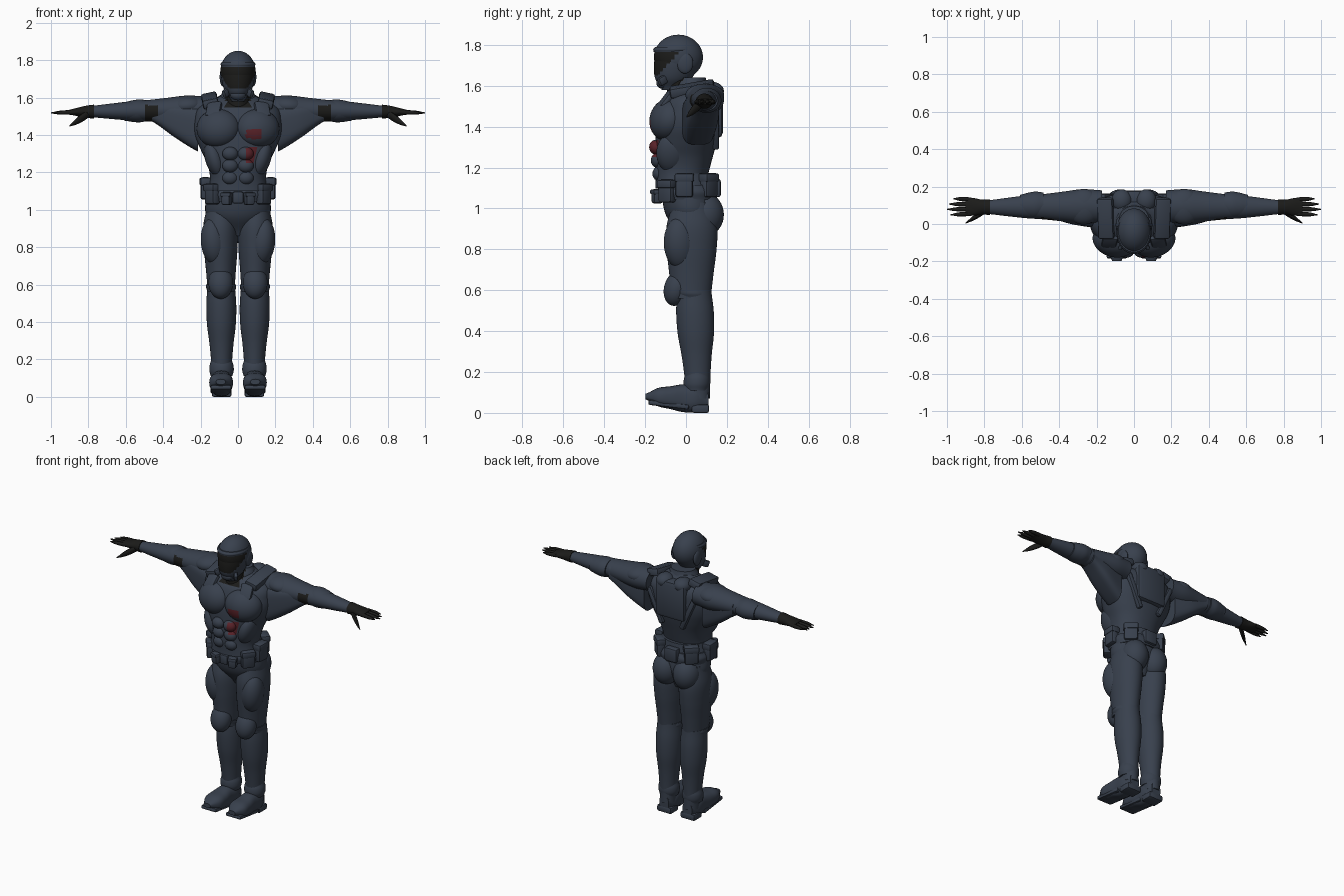
import bpy, bmesh, math
from mathutils import Matrix, Vector, Euler

if "Cube" in bpy.data.objects:
    bpy.data.objects.remove(bpy.data.objects["Cube"])


def material(name, colour):
    mat = bpy.data.materials.new(name)
    mat.use_nodes = True
    mat.diffuse_color = (*colour, 1)
    shader = mat.node_tree.nodes["Principled BSDF"]
    shader.inputs["Base Color"].default_value = (*colour, 1)
    shader.inputs["Roughness"].default_value = .8
    return mat


MATERIALS = [material("slate_blue", (.04, .052, .075)),
             material("black", (.011, .011, .01)),
             material("dark_red", (.1, .016, .022))]
SLATE, BLACK, RED = range(len(MATERIALS))
SECTION_AXES = {"X": (Vector((0, 1, 0)), Vector((0, 0, 1))),
                "Y": (Vector((1, 0, 0)), Vector((0, 0, 1))),
                "Z": (Vector((1, 0, 0)), Vector((0, 1, 0)))}


def finish(bm, name, mat=SLATE, mirror=False, rule=None):
    """Mirror across x if asked, colour the faces and make the object."""
    if mirror:
        everything = bm.verts[:] + bm.edges[:] + bm.faces[:]
        for item in bmesh.ops.duplicate(bm, geom=everything)["geom"]:
            if isinstance(item, bmesh.types.BMVert):
                item.co.x *= -1
    bmesh.ops.recalc_face_normals(bm, faces=bm.faces[:])
    for face in bm.faces:
        face.material_index = rule(face.calc_center_median()) if rule else mat
    mesh = bpy.data.meshes.new(name)
    bm.to_mesh(mesh)
    bm.free()
    for entry in MATERIALS:
        mesh.materials.append(entry)
    ob = bpy.data.objects.new(name, mesh)
    bpy.context.collection.objects.link(ob)
    bpy.ops.object.select_all(action="DESELECT")
    ob.select_set(True)
    bpy.context.view_layer.objects.active = ob
    bpy.ops.object.shade_smooth_by_angle(angle=math.radians(40))


def spline(values, t):
    """Smooth curve through evenly spaced values."""
    last = len(values) - 1
    k = min(int(t), last - 1)
    f = t - k
    a, b, c, d = (values[max(0, min(j, last))] for j in range(k - 1, k + 3))
    value = b + f / 2 * (c - a + f * (2 * a - 5 * b + 4 * c - d + f * (3 * b - a - 3 * c + d)))
    return max(value, .002)


def loft(name, axis, start, end, wide, deep=1, power=2, sides=40, steps=6, **options):
    """Skin rounded sections from start to end; deep is a list or a ratio of wide."""
    deep = deep if isinstance(deep, tuple) else [w * deep for w in wide]
    start, end = Vector(start), Vector(end)
    across, up = SECTION_AXES[axis]
    spans = len(wide) - 1
    bm = bmesh.new()
    rings = []
    for i in range(spans * steps + 1):
        t = i / steps
        centre = start.lerp(end, t / spans)
        ring = []
        for k in range(sides):
            angle = math.tau * k / sides
            c, s = (math.copysign(abs(v) ** (2 / power), v) for v in (math.cos(angle), math.sin(angle)))
            ring.append(bm.verts.new(centre + across * c * spline(wide, t) + up * s * spline(deep, t)))
        rings.append(ring)
    for low, high in zip(rings, rings[1:]):
        for k in range(sides):
            n = (k + 1) % sides
            bm.faces.new((low[k], low[n], high[n], high[k]))
    bm.faces.new(rings[0])
    bm.faces.new(rings[-1])
    finish(bm, name, **options)


def place(at, size, turn):
    rotation = Euler([math.radians(angle) for angle in turn]).to_matrix().to_4x4()
    return Matrix.Translation(at) @ rotation @ Matrix.Diagonal((*size, 1))


def blob(name, at, size, turn=(0, 0, 0), **options):
    bm = bmesh.new()
    bmesh.ops.create_uvsphere(bm, u_segments=40, v_segments=28, radius=1, matrix=place(at, size, turn))
    finish(bm, name, **options)


def block(name, at, size, turn=(0, 0, 0), bevel=.012, **options):
    bm = bmesh.new()
    bmesh.ops.create_cube(bm, size=1, matrix=place(at, size, turn))
    bmesh.ops.bevel(bm, geom=bm.edges[:], offset=bevel, segments=2, affect="EDGES", profile=.5)
    finish(bm, name, **options)


# Colour rules
def chest_paint(c):
    if c.z > 1.55 and abs(c.x) < .065 and c.y < 0:
        return BLACK
    upper = 1.38 < c.z < 1.43 and .04 < c.x < .125
    lower = 1.25 < c.z < 1.33 and .04 < c.x < .09
    return RED if c.y < -.08 and (upper or lower) else SLATE


def visor_paint(c):
    return BLACK if 1.65 < c.z < 1.77 and c.y < -.03 - (1.77 - c.z) * .9 else SLATE


def elbow_paint(c):
    return BLACK if .42 < abs(c.x) < .49 and c.y < .08 and c.z < 1.56 else SLATE


# Torso and pelvis
loft("pelvis", "Z", start=(0, .035, .86), end=(0, 0, 1.17),
     wide=(.05, .165, .17, .15), deep=(.06, .12, .13, .13))
loft("chest", "Z", start=(0, -.03, 1.1), end=(0, .04, 1.62), power=2.3, rule=chest_paint,
     wide=(.16, .15, .165, .2, .23, .235, .21, .08), deep=(.12, .13, .14, .15, .155, .15, .13, .06))
for side, label in ((1, "left"), (-1, "right")):
    blob(label + "_chest_plate", (side * .105, -.088, 1.435), (.118, .088, .105),
         turn=(-14, 0, side * 14), rule=chest_paint)
    for row in range(3):
        blob(f"{label}_abdomen_{row}", (side * .042, -.132 - row * .008, 1.17 + row * .065),
             (.042, .032, .036), rule=chest_paint)
blob("side_muscles", (.125, -.07, 1.27), (.05, .075, .1), turn=(0, 18, 0), mirror=True)
blob("buttocks", (.075, .095, .97), (.085, .09, .105), mirror=True)

# Shoulder straps, collar and backpack
block("shoulder_straps", (.15, .03, 1.585), (.085, .22, .05), turn=(10, 12, 0), mirror=True)
block("front_straps", (.13, -.095, 1.535), (.08, .03, .1), turn=(-38, 0, 14), mirror=True)
loft("collar", "Z", start=(0, .02, 1.57), end=(0, .03, 1.64),
     wide=(.1, .095, .078), deep=.85, rule=chest_paint)
loft("neck", "Z", start=(0, -.035, 1.54), end=(0, -.03, 1.68), wide=(.06, .06), mat=BLACK)
block("backpack", (0, .135, 1.47), (.22, .09, .25), bevel=.025)
blob("backpack_humps", (.065, .125, 1.575), (.055, .06, .045), mirror=True)
block("back_straps", (.12, .145, 1.4), (.035, .035, .24), turn=(0, 24, 0), mirror=True)

# Helmet
blob("helmet_dome", (0, -.037, 1.74), (.094, .12, .11), rule=visor_paint)
loft("helmet_jaw", "Z", start=(0, -.075, 1.58), end=(0, -.037, 1.74),
     wide=(.035, .07, .086, .092), deep=1.25, steps=10, rule=visor_paint)
loft("helmet_brow", "Z", start=(0, -.052, 1.765), end=(0, -.045, 1.79),
     wide=(.088, .093, .088), deep=1.2)
blob("ear_covers", (.082, -.005, 1.71), (.016, .04, .05), mirror=True)
block("jaw_guards", (.058, -.108, 1.63), (.025, .07, .045), turn=(25, 0, 38), mirror=True)
blob("chin_guard", (0, -.115, 1.615), (.042, .03, .03))

# Belt with pouches set around it by angle
loft("belt", "Z", start=(0, .01, 1.045), end=(0, .005, 1.115),
     wide=(.17, .178, .166), deep=.83, power=2.3)
block("belt_buckle", (0, -.14, 1.065), (.06, .035, .065))
block("back_pouch", (0, .145, 1.1), (.09, .05, .09))
for label, angle, width, height in (("inner", -70, .05, 1.06), ("front", -38, .08, 1.085),
                                    ("side", -3, .085, 1.115), ("rear", 48, .085, 1.115)):
    x, y = .175 * math.cos(math.radians(angle)), .15 * math.sin(math.radians(angle))
    tall, turn = width * 1.4, (0, 0, angle + 90)
    block(label + "_pouches", (x, y, height), (width, .05, tall), turn, mirror=True)
    block(label + "_pouch_flaps", (x, y, height + tall * .3), (width + .008, .058, tall * .35),
          turn, bevel=.008, mirror=True)

# Legs with armour
loft("shins", "Z", start=(.087, .06, .07), end=(.09, .04, .6), mirror=True,
     wide=(.05, .055, .064, .077, .08, .073), deep=1.15)
loft("thighs", "Z", start=(.09, .025, .56), end=(.095, .03, 1.03), mirror=True,
     wide=(.072, .08, .09, .092, .07), deep=1.35)
blob("thigh_plates", (.125, -.025, .83), (.072, .085, .13), turn=(4, 4, 20), mirror=True)
blob("knee_pads", (.092, -.045, .61), (.066, .062, .088), turn=(-16, 0, 0), mirror=True)
loft("knee_straps", "Z", start=(.09, .035, .565), end=(.09, .022, .6),
     wide=(.074, .08, .08), deep=1.1, mirror=True)
blob("shin_plates", (.093, .025, .45), (.068, .062, .09), mirror=True)
blob("lower_shin_plates", (.09, .03, .31), (.052, .042, .11), mirror=True)

# Boots
loft("boot_cuffs", "Z", start=(.088, .052, .11), end=(.088, .055, .195),
     wide=(.058, .065, .064, .056), mirror=True)
loft("boots", "Y", start=(.092, -.198, .08), end=(.086, .11, .066), power=2.5, mirror=True,
     wide=(.025, .06, .062, .056, .055, .035), deep=(.014, .045, .056, .068, .064, .045))
block("boot_soles", (.091, -.085, .04), (.112, .2, .025), turn=(-7, 0, 0), bevel=.01, mirror=True)
block("boot_heels", (.087, .07, .021), (.105, .085, .042), bevel=.01, mirror=True)

# Arms, under-arm drapes and arm armour
loft("arms", "X", start=(.17, .095, 1.535), end=(.79, .09, 1.525), mirror=True, rule=elbow_paint,
     wide=(.085, .092, .08, .068, .06, .048, .036), deep=.84)
loft("underarm_drapes", "X", start=(.215, .06, 1.43), end=(.46, .1, 1.523), power=3.5, mirror=True,
     wide=(.08, .08, .064), deep=(.118, .09, .05))
blob("shoulder_pads", (.27, .092, 1.555), (.095, .095, .055), turn=(0, 4, 0), mirror=True)
loft("forearm_guards", "X", start=(.485, .103, 1.53), end=(.61, .098, 1.526),
     wide=(.066, .072, .067, .058), deep=.85, mirror=True)

# Gloved hands
loft("gloves", "X", start=(.77, .09, 1.525), end=(.9, .092, 1.522), mat=BLACK, mirror=True,
     wide=(.042, .04, .047, .045), deep=(.037, .032, .023, .014))
for i, tip in enumerate((.98, 1, .99, .965)):
    y = .055 + i * .025
    loft(f"fingers_{i + 1}", "X", start=(.87, y, 1.522), end=(tip, y * 1.15 - .014, 1.518),
         wide=(.012, .012, .01, .003), sides=12, mat=BLACK, mirror=True)
loft("thumbs", "X", start=(.79, .075, 1.52), end=(.902, .004, 1.448),
     wide=(.015, .016, .012, .003), deep=1.4, sides=12, mat=BLACK, mirror=True)
